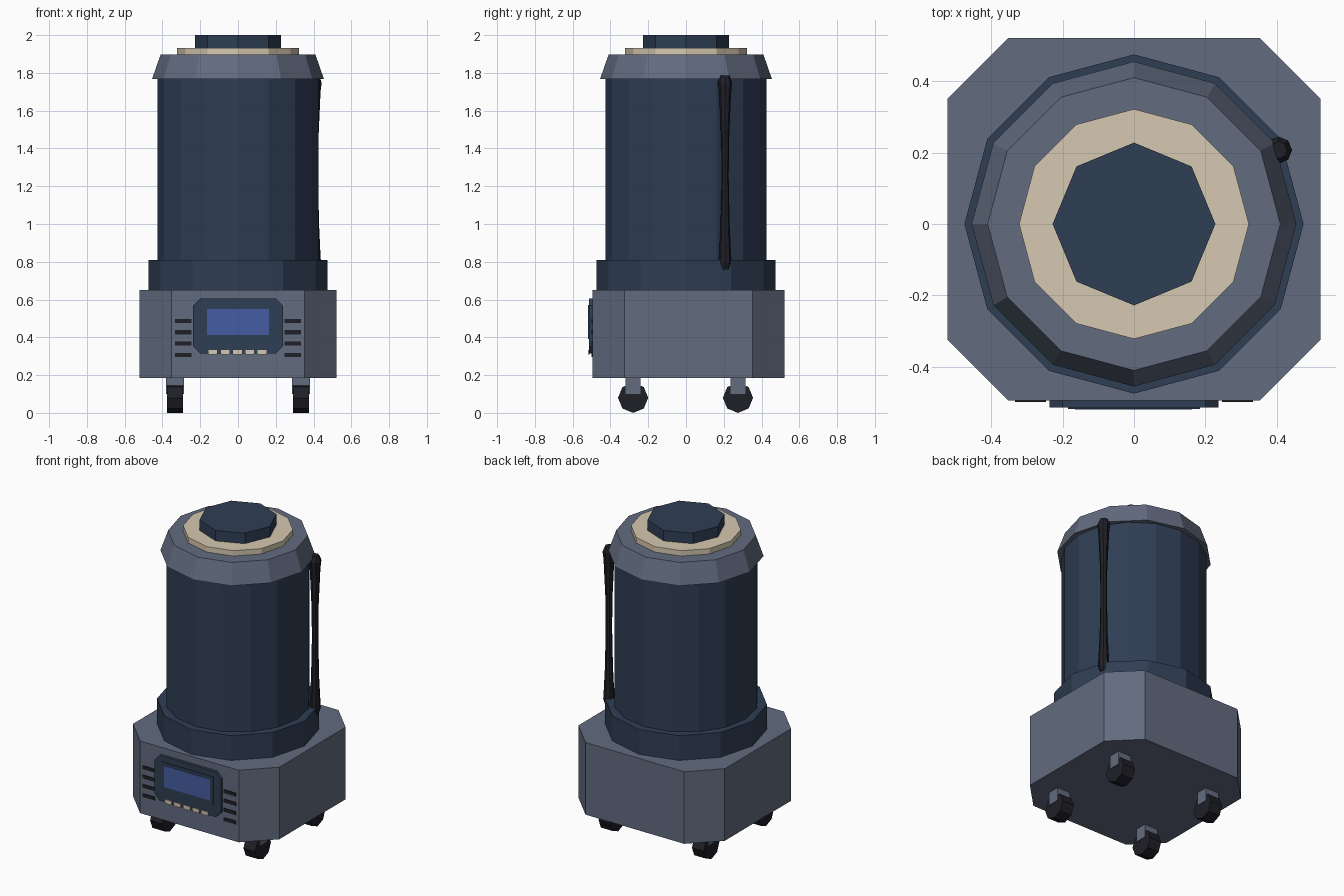
import bpy
import bmesh
from math import cos, sin, pi
from mathutils import Matrix

old = bpy.data.objects.get("Cube")
if old:
    bpy.data.objects.remove(old, do_unlink=True)


def material(name, rgb):
    linear = [((c / 255 + 0.055) / 1.055) ** 2.4 for c in rgb]
    m = bpy.data.materials.new(name)
    m.use_nodes = True
    m.diffuse_color = (*linear, 1)
    m.node_tree.nodes["Principled BSDF"].inputs["Base Color"].default_value = (*linear, 1)
    return m


slate = material("slate grey", (98, 107, 127))
navy = material("navy", (47, 62, 84))
beige = material("beige", (214, 200, 177))
blue = material("screen blue", (70, 92, 162))
black = material("soft black", (31, 31, 39))


def finish(name, bm, mat):
    bmesh.ops.recalc_face_normals(bm, faces=bm.faces)
    mesh = bpy.data.meshes.new(name)
    bm.to_mesh(mesh)
    bm.free()
    mesh.materials.append(mat)
    obj = bpy.data.objects.new(name, mesh)
    bpy.context.collection.objects.link(obj)
    return obj


def loft(name, rings, mat):
    """Skin a list of equal-length rings of 3D points and cap both ends."""
    bm = bmesh.new()
    loops = [[bm.verts.new(p) for p in ring] for ring in rings]
    n = len(loops[0])
    for a, b in zip(loops, loops[1:]):
        for i in range(n):
            j = (i + 1) % n
            bm.faces.new((a[i], a[j], b[j], b[i]))
    bm.faces.new(loops[0])
    bm.faces.new(loops[-1])
    return finish(name, bm, mat)


def lathe(name, profile, sides, mat, x=0, y=0):
    """Profile is (radius, height) pairs, turned about a vertical axis."""
    turns = [2 * pi * i / sides for i in range(sides)]
    return loft(name, [[(x + r * cos(t), y + r * sin(t), z) for t in turns]
                       for r, z in profile], mat)


def box(name, x, y, z, mat):
    """Box from (min, max) pairs."""
    bm = bmesh.new()
    size = [b - a for a, b in (x, y, z)]
    mid = [(a + b) / 2 for a, b in (x, y, z)]
    bmesh.ops.create_cube(bm, size=1, matrix=Matrix.Translation(mid) @ Matrix.Diagonal((*size, 1)))
    return finish(name, bm, mat)


def clipped(w, h, c):
    """Rectangle outline of half sizes w, h with corners cut by c."""
    return [(w - c, -h), (w, c - h), (w, h - c), (w - c, h),
            (c - w, h), (-w, h - c), (-w, c - h), (c - w, -h)]


# Base housing
outline = clipped(0.522, 0.508, 0.17)
loft("base_housing", [[(x, y + 0.013, z) for x, y in outline] for z in (0.185, 0.65)], slate)

# Tank, collar and lid
lathe("tank_collar", [(0.475, 0.65), (0.475, 0.81)], 12, navy)
lathe("tank", [(0.425, 0.81), (0.425, 1.78)], 16, navy)
lathe("lid", [(0.455, 1.767), (0.41, 1.897)], 12, slate)
lathe("lid_ring", [(0.322, 1.897), (0.322, 1.932)], 12, beige)
lathe("lid_knob", [(0.228, 1.932), (0.228, 2.0)], 8, navy)

# Control panel with screen and buttons
panel = clipped(0.237, 0.145, 0.037)
loft("control_panel", [[(x, y, z + 0.46) for x, z in panel] for y in (-0.49, -0.514)], navy)
box("screen_frame", (-0.185, 0.185), (-0.518, -0.51), (0.39, 0.57), navy)
box("screen", (-0.165, 0.163), (-0.52, -0.512), (0.413, 0.55), blue)
for i in range(5):
    mid = -0.003 + (i - 2) * 0.065
    box(f"button_{i + 1}", (mid - 0.023, mid + 0.023), (-0.52, -0.51), (0.31, 0.334), beige)

# Vent slots on both sides of the panel
for side, s in (("right", -1), ("left", 1)):
    for i in range(4):
        z = 0.307 + i * 0.06
        box(f"vent_{side}_{i + 1}", sorted((s * 0.247, s * 0.333)), (-0.499, -0.49),
            (z - 0.011, z + 0.011), black)

# Caster wheels and brackets
for side, x in (("right", -0.333), ("left", 0.333)):
    for end, y in (("front", -0.28), ("back", 0.275)):
        box(f"bracket_{end}_{side}", (x - 0.048, x + 0.048), (y - 0.039, y + 0.039),
            (0.1, 0.19), slate)
        rim = [(y + 0.08 * cos(i * pi / 4), 0.08 + 0.08 * sin(i * pi / 4)) for i in range(8)]
        # The wheel is slightly narrower than its bracket
        loft(f"wheel_{end}_{side}", [[(x + d, p, q) for p, q in rim] for d in (-0.042, 0.042)], black)

# Side hose, thicker at both ends
lathe("side_hose", [(0.022, 0.76), (0.034, 0.8), (0.032, 0.83), (0.024, 1.0), (0.019, 1.25),
                    (0.021, 1.45), (0.032, 1.7), (0.038, 1.75), (0.024, 1.785)],
      8, black, x=0.405, y=0.207)
